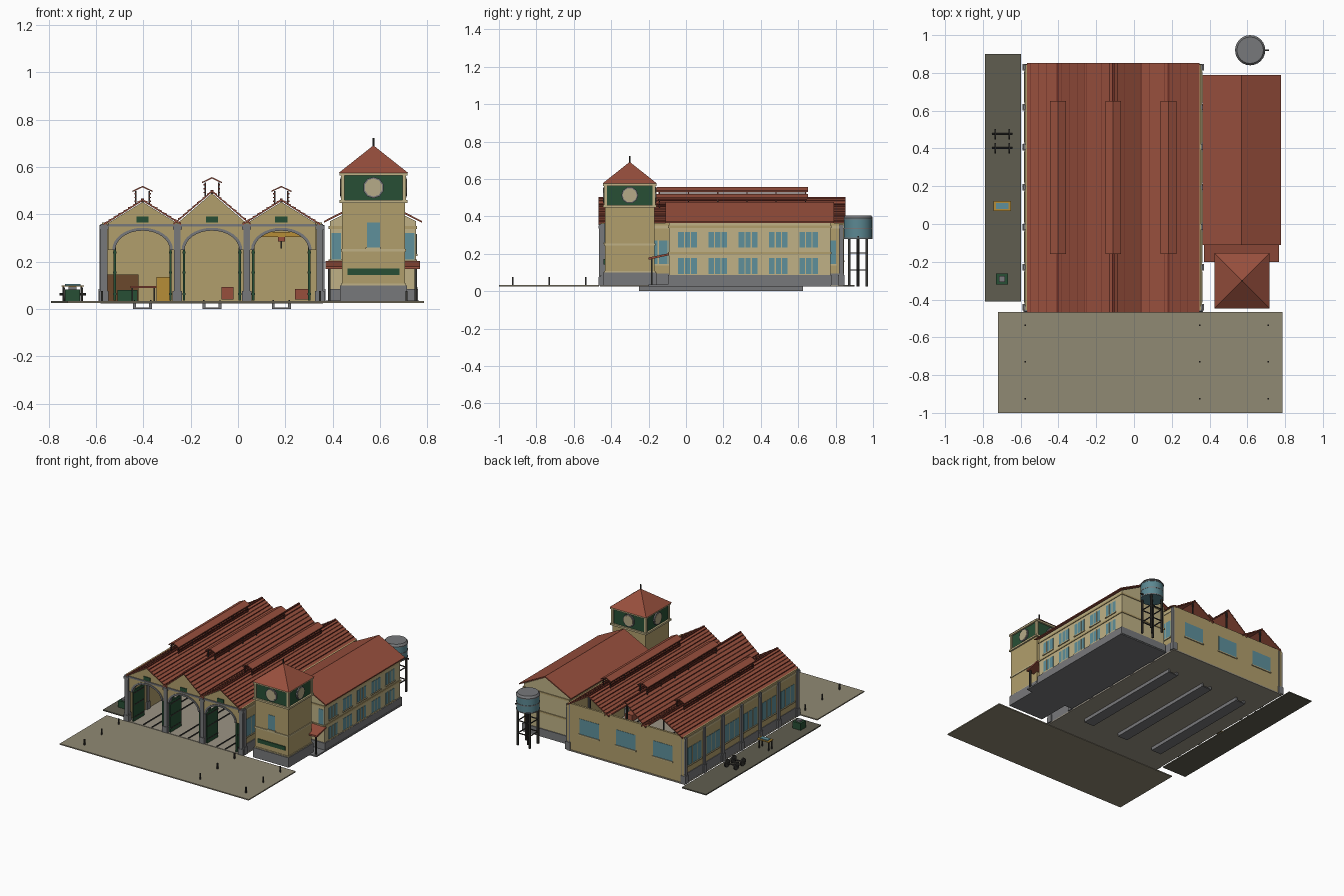
import bpy, bmesh, math
from mathutils import Matrix, Vector

cube = bpy.data.objects.get("Cube")
if cube:
    bpy.data.objects.remove(cube)


def material(name, hexcode):
    rgb = [(int(hexcode[i:i + 2], 16) / 255) ** 2.2 for i in (0, 2, 4)]
    m = bpy.data.materials.new(name)
    m.use_nodes = True
    m.diffuse_color = (*rgb, 1)
    m.node_tree.nodes["Principled BSDF"].inputs["Base Color"].default_value = (*rgb, 1)
    return m


COLORS = dict(tan="B09D6C", cream="BEB085", red="96503F", dark_red="6B3229", green="2C5038",
              glass="5F8F9A", grey="77787A", dark="3A3936", paving="8F8873", yard="605E51",
              floor="9A9384", yellow="B58C3A", brown="6A4A30", tank="5C8791", clock="B5A987")
MATS = {k: material(k, v) for k, v in COLORS.items()}


def finish(name, bm, mat, smooth=False):
    bmesh.ops.recalc_face_normals(bm, faces=bm.faces)
    me = bpy.data.meshes.new(name)
    bm.to_mesh(me)
    bm.free()
    me.materials.append(MATS[mat])
    ob = bpy.data.objects.new(name, me)
    bpy.context.collection.objects.link(ob)
    if smooth:
        bpy.context.view_layer.objects.active = ob
        ob.select_set(True)
        bpy.ops.object.shade_smooth_by_angle()
        ob.select_set(False)
    return ob


# Boxes are gathered by part name and joined into one mesh each
parts = {}


def box(name, mat, x0, x1, y0, y1, z0, z1):
    parts.setdefault((name, mat), []).append(((x0, y0, z0), (x1, y1, z1)))


def flush():
    for (name, mat), items in parts.items():
        bm = bmesh.new()
        for a, b in items:
            a, b = Vector(a), Vector(b)
            bmesh.ops.create_cube(bm, size=1, matrix=Matrix.Translation((a + b) / 2)
                                  @ Matrix.Diagonal((*(b - a), 1)))
        finish(name, bm, mat)


def prism(name, mat, polys, t0, t1, axis="y"):
    """Extrude cross-sections (u, z) along y or x."""
    bm = bmesh.new()
    put = (lambda u, z, t: (u, t, z)) if axis == "y" else (lambda u, z, t: (t, u, z))
    for poly in polys:
        face = bm.faces.new([bm.verts.new(put(u, z, t0)) for u, z in poly])
        ext = bmesh.ops.extrude_face_region(bm, geom=[face])["geom"]
        move = Vector(put(0, 0, t1 - t0))
        bmesh.ops.translate(bm, vec=move, verts=[v for v in ext if isinstance(v, bmesh.types.BMVert)])
    return finish(name, bm, mat)


def cylinder(name, mat, center, r, depth, r2=None, segs=24, axis="z", turn=0.0):
    rot = {"z": Matrix(), "x": Matrix.Rotation(math.pi / 2, 4, "Y"),
           "y": Matrix.Rotation(math.pi / 2, 4, "X")}[axis]
    bm = bmesh.new()
    bmesh.ops.create_cone(bm, cap_ends=True, segments=segs, radius1=r, radius2=r if r2 is None else r2,
                          depth=depth, matrix=Matrix.Translation(center) @ rot @ Matrix.Rotation(turn, 4, "Z"))
    return finish(name, bm, mat, segs > 12)


def window(name, facing, u, z, plane, w, h, panes=2):
    """Glass and frame on a wall; facing is 'x' or 'y' with a sign."""
    s = -1 if facing[0] == "-" else 1

    def put(part, mat, u0, u1, z0, z1, d):
        p = sorted((plane - s * 0.002, plane + s * d))
        args = (*p, u0, u1) if facing[1] == "x" else (u0, u1, *p)
        box(name + part, mat, *args, z0, z1)
    put("_glass", "glass", u - w / 2, u + w / 2, z - h / 2, z + h / 2, 0.002)
    for k in range(1, panes):
        c = u - w / 2 + k * w / panes
        put("_bars", "cream", c - 0.003, c + 0.003, z - h / 2, z + h / 2, 0.004)
    put("_sills", "cream", u - w / 2 - 0.005, u + w / 2 + 0.005, z - h / 2 - 0.008, z - h / 2, 0.007)


# Ground slabs and pits
box("front_apron", "paving", -0.72, 0.785, -1, -0.465, 0.025, 0.033)
box("side_yard", "yard", -0.79, -0.597, -0.41, 0.9, 0.025, 0.033)
box("shed_floor", "floor", -0.58, 0.36, -0.46, 0.845, 0.024, 0.033)
box("annex_slab", "grey", 0.372, 0.765, -0.2, 0.775, 0.026, 0.036)
for x in (-0.575, 0.347, 0.712):
    for y in (-0.535, -0.73, -0.925):
        box("bollards", "dark", x - 0.004, x + 0.004, y - 0.004, y + 0.004, 0.03, 0.075)

# Shed walls, plinths, pilasters and side windows
for s in (-1, 1):
    face = -0.11 + s * 0.465
    a, b = sorted((face, face - s * 0.014))
    box("side_walls", "tan", a, b, -0.455, 0.845, 0.03, 0.365)
    a, b = sorted((face - s * 0.01, face + s * 0.004))
    box("wall_plinths", "grey", a, b, -0.455, 0.845, 0.03, 0.095)
    box("wall_caps", "cream", a, b, -0.455, 0.845, 0.335, 0.35)
    a, b = sorted((face - s * 0.02, face + s * 0.011))
    for i in range(7):
        y = -0.44 + i * 0.2117
        box("pilasters", "grey", a, b, y - 0.012, y + 0.012, 0.03, 0.355)
        box("pilaster_feet", "grey", a - 0.004, b + 0.004, y - 0.017, y + 0.017, 0.03, 0.085)
        if i < 6:
            window("shed_side", "+x" if s > 0 else "-x", y + 0.106, 0.208, face, 0.155, 0.125, 3)
box("back_wall", "tan", -0.575, 0.355, 0.825, 0.84, 0.03, 0.365)

# Three bays: portal, doors, roof, ridge vent, trusses, track
HALF, OPEN = 0.1465, 0.128
ARC = [(math.cos(math.pi * k / 16), math.sin(math.pi * k / 16)) for k in range(17)]
for n, (cx, ridge) in enumerate(((-0.403, 0.46), (-0.11, 0.497), (0.183, 0.46))):
    tag = ("left_hand", "middle", "right_hand")[n]
    arch = [(cx + OPEN * c, 0.25 + 0.093 * s) for c, s in ARC]
    prism(tag + "_portal", "tan", [[(cx - HALF, 0.25), (cx - HALF, 0.362), (cx, ridge - 0.008),
          (cx + HALF, 0.362), (cx + HALF, 0.25)] + arch], -0.458, -0.445)
    inner = [(cx + (OPEN - 0.013) * c, 0.25 + 0.081 * s) for c, s in ARC]
    prism(tag + "_arch", "grey", [[arch[k], arch[k + 1], inner[k + 1], inner[k]] for k in range(16)],
          -0.463, -0.435)
    box("portal_beams", "grey", cx - HALF, cx + HALF, -0.464, -0.44, 0.348, 0.36)
    box("plaques", "green", cx - 0.026, cx + 0.026, -0.463, -0.457, 0.365, 0.39)
    window("shed_back", "+y", cx, 0.22, 0.84, 0.155, 0.11, 1)

    # Lapped roof sheets
    ROWS, sheets = 8, []
    wide, eave = 0.163, 0.358
    for s in (-1, 1):
        for k in range(ROWS):
            f0, f1 = k / ROWS, (k + 1) / ROWS
            at = lambda f: (cx + s * wide * (1 - f), eave + (ridge - eave) * f)
            (u0, z0), (u1, z1) = at(f0), at(f1)
            sheets.append([(u0, z0 - 0.004), (u0, z0 + 0.007), (u1, z1 + 0.002), (u1, z1 - 0.004)])
            if k % 2:
                box("sheet_edges", "dark_red", u0 - 0.001, u0 + 0.001, -0.468, 0.852, z0, z0 + 0.008)
        # Ridge vent slats
        for k in range(3):
            z = ridge - 0.008 + k * 0.016
            u = cx + s * 0.031
            box("vent_slats", "dark_red", u - 0.004, u + 0.004, -0.15, 0.645, z, z + 0.006)
        for k in range(6):
            y = -0.145 + k * 0.156
            box("vent_posts", "dark", cx + s * 0.028 - 0.003, cx + s * 0.028 + 0.003, y, y + 0.006,
                ridge - 0.02, ridge + 0.038)
        # Open door leaves
        e = cx + s * 0.118
        box("door_leaves", "green", e - 0.005, e + 0.005, -0.45, -0.325, 0.036, 0.26)
        for z in (0.06, 0.15, 0.235):
            box("door_straps", "dark", e - 0.007, e + 0.007, -0.448, -0.327, z, z + 0.008)
        r = cx + s * 0.034
        box("rails", "dark", r - 0.003, r + 0.003, -0.455, 0.8, 0.03, 0.039)
        box("pit_walls", "grey", r - 0.006, r + 0.006, -0.25, 0.625, 0, 0.026)
    prism(tag + "_roof", "red", sheets, -0.468, 0.853)
    box("ridge_caps", "dark_red", cx - 0.006, cx + 0.006, -0.468, 0.853, ridge - 0.002, ridge + 0.006)
    t = ridge + 0.034
    prism(tag + "_vent_roof", "red", [[(cx - 0.042, t), (cx, t + 0.02), (cx + 0.042, t),
          (cx + 0.042, t + 0.006), (cx, t + 0.026), (cx - 0.042, t + 0.006)]], -0.158, 0.652)
    box("pit_floors", "grey", cx - 0.03, cx + 0.03, -0.25, 0.625, 0, 0.006)
    for k in range(6):
        y = -0.23 + k * 0.2117
        box("truss_ties", "dark", cx - HALF, cx + HALF, y - 0.004, y + 0.004, 0.352, 0.36)
        box("truss_posts", "dark", cx - 0.004, cx + 0.004, y - 0.004, y + 0.004, 0.352, ridge - 0.004)

# Portal columns, and inner column rows
for x in (-0.566, -0.2565, 0.0365, 0.346):
    for y in (-0.45, -0.015, 0.408):
        box("columns", "grey", x - 0.014, x + 0.014, y - 0.014, y + 0.014, 0.03, 0.36)
        box("column_feet", "grey", x - 0.02, x + 0.02, y - 0.018, y + 0.018, 0.03, 0.075)
        box("column_caps", "grey", x - 0.019, x + 0.019, y - 0.017, y + 0.017, 0.335, 0.352)

# Workshop furniture and overhead crane
box("shelf", "brown", -0.56, -0.42, 0.77, 0.82, 0.033, 0.145)
box("tool_chest", "green", -0.51, -0.425, 0.3, 0.36, 0.033, 0.08)
box("bench_top", "red", -0.455, -0.345, 0.1, 0.18, 0.088, 0.098)
for x in (-0.45, -0.356):
    box("bench_legs", "dark", x, x + 0.006, 0.11, 0.17, 0.033, 0.09)
box("cabinet", "yellow", -0.345, -0.285, 0.5, 0.55, 0.033, 0.135)
box("crate", "red", -0.07, -0.02, 0.7, 0.75, 0.04, 0.092)
box("crate", "red", 0.24, 0.295, 0.2, 0.27, 0.04, 0.085)
box("crane_beam", "yellow", 0.055, 0.315, 0.15, 0.18, 0.305, 0.325)
box("crane_hoist", "red", 0.168, 0.198, 0.145, 0.185, 0.285, 0.305)
box("crane_hook", "dark", 0.18, 0.186, 0.16, 0.17, 0.255, 0.29)

# Office annex
prism("annex_walls", "cream", [[(0.388, 0.034), (0.388, 0.37), (0.57, 0.464), (0.752, 0.37), (0.752, 0.034)]],
      -0.09, 0.772)
box("annex_plinth", "grey", 0.38, 0.76, -0.097, 0.778, 0.034, 0.085)
for z in (0.198, 0.338):
    box("annex_bands", "tan", 0.383, 0.757, -0.095, 0.777, z, z + 0.012)
prism("annex_roof", "red", [[(0.363, 0.364), (0.57, 0.468), (0.777, 0.364), (0.777, 0.372),
      (0.57, 0.477), (0.363, 0.372)]], -0.11, 0.79)
for i in range(5):
    for z in (0.135, 0.275):
        window("annex_side", "+x", 0.008 + i * 0.162, z, 0.752, 0.1, 0.085, 3)
for x in (0.415, 0.725):
    window("annex_front", "-y", x, 0.265, -0.09, 0.042, 0.11, 1)
prism("porch_roof", "red", [[(-0.2, 0.168), (-0.09, 0.192), (-0.09, 0.203), (-0.2, 0.18)]], 0.37, 0.768, "x")
for x in (0.385, 0.75):
    box("porch_posts", "dark", x - 0.005, x + 0.005, -0.188, -0.178, 0.034, 0.172)

# Clock tower
TX, TY = 0.572, -0.301


def tier(name, mat, half, z0, z1):
    box(name, mat, TX - half, TX + half, TY - half, TY + half, z0, z1)


tier("tower_base", "grey", 0.142, 0.03, 0.1)
tier("tower_shaft", "tan", 0.133, 0.1, 0.455)
tier("tower_bands", "cream", 0.137, 0.1, 0.108)
tier("tower_bands", "cream", 0.138, 0.243, 0.254)
tier("tower_bands", "cream", 0.144, 0.447, 0.46)
tier("clock_stage", "green", 0.131, 0.46, 0.565)
tier("tower_cornice", "cream", 0.143, 0.563, 0.577)
for sx in (-1, 1):
    for sy in (-1, 1):
        x, y = TX + sx * 0.13, TY + sy * 0.13
        box("clock_corners", "cream", x - 0.008, x + 0.008, y - 0.008, y + 0.008, 0.46, 0.565)
for axis, step in (("x", Vector((1, 0, 0))), ("y", Vector((0, 1, 0)))):
    for s in (-1, 1):
        c = Vector((TX, TY, 0.513)) + step * s * 0.133
        cylinder("clock_rim", "grey", c, 0.045, 0.014, segs=10, axis=axis)
        cylinder("clock_face", "clock", c + step * s * 0.002, 0.038, 0.014, segs=10, axis=axis)
cylinder("tower_roof", "red", (TX, TY, 0.633), 0.207, 0.116, 0, 4, turn=math.pi / 4)
cylinder("finial", "dark", (TX, TY, 0.7), 0.004, 0.045, segs=8)
window("tower_front", "-y", TX, 0.313, TY - 0.133, 0.056, 0.105, 1)
box("tower_sign", "green", TX - 0.11, TX + 0.11, TY - 0.139, TY - 0.13, 0.143, 0.171)

# Water tank on legs
WX, WY = 0.615, 0.92
cylinder("tank", "tank", (WX, WY, 0.335), 0.076, 0.11)
for z in (0.285, 0.335, 0.386):
    cylinder("tank_hoop", "grey", (WX, WY, z), 0.078, 0.006)
cylinder("tank_lid", "grey", (WX, WY, 0.397), 0.08, 0.014, 0.07)
for sx in (-1, 1):
    for sy in (-1, 1):
        x, y = WX + sx * 0.047, WY + sy * 0.047
        box("tank_legs", "dark", x - 0.006, x + 0.006, y - 0.006, y + 0.006, 0.026, 0.285)
    for z in (0.11, 0.2):
        box("tank_braces", "dark", WX - 0.047, WX + 0.047, WY + sx * 0.047 - 0.003, WY + sx * 0.047 + 0.003, z, z + 0.006)
        box("tank_braces", "dark", WX + sx * 0.047 - 0.003, WX + sx * 0.047 + 0.003, WY - 0.047, WY + 0.047, z, z + 0.006)
box("tank_spout", "dark", WX + 0.07, WX + 0.1, WY - 0.004, WY + 0.004, 0.288, 0.296)
cylinder("tank_pipe", "dark", (WX, WY, 0.155), 0.008, 0.26, segs=8)

# Yard items: wheelsets, work stand, lamp box
for y in (0.402, 0.476):
    cylinder("axle", "dark", (-0.698, y, 0.062), 0.005, 0.11, segs=8, axis="x")
    for x in (-0.735, -0.66):
        cylinder("wheel", "dark", (x, y, 0.062), 0.028, 0.009, segs=16, axis="x")
box("stand_top", "yellow", -0.745, -0.65, 0.07, 0.122, 0.094, 0.1)
box("stand_tray", "glass", -0.73, -0.665, 0.08, 0.112, 0.1, 0.106)
for x in (-0.738, -0.662):
    for y in (0.076, 0.11):
        box("stand_legs", "dark", x - 0.003, x + 0.003, y, y + 0.006, 0.03, 0.096)
box("yard_box", "green", -0.73, -0.667, -0.321, -0.262, 0.033, 0.082)
box("yard_box_lid", "grey", -0.715, -0.682, -0.306, -0.276, 0.08, 0.094)

flush()
